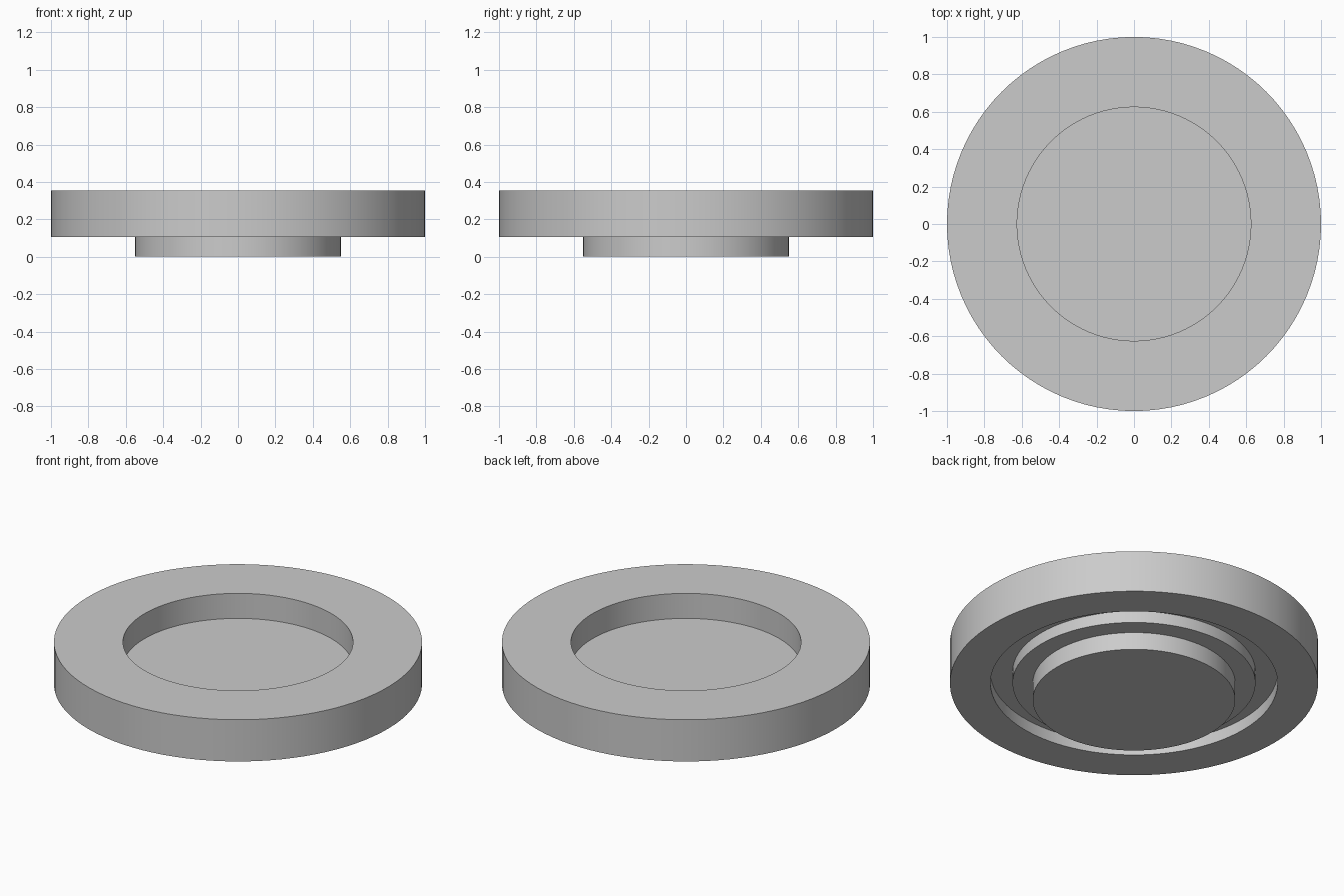
import bpy
import bmesh
from math import cos, sin, pi, radians

SEGMENTS = 96

if "Cube" in bpy.data.objects:
    bpy.data.objects.remove(bpy.data.objects["Cube"])

grey = bpy.data.materials.new("plain grey")
grey.use_nodes = True
colour = (0.6, 0.6, 0.6, 1)
grey.diffuse_color = colour
grey.node_tree.nodes["Principled BSDF"].inputs["Base Color"].default_value = colour


def lathe(name, profile):
    """Spin a (radius, height) profile around z and cap both ends flat."""
    bm = bmesh.new()
    angles = [2 * pi * i / SEGMENTS for i in range(SEGMENTS)]
    rings = [[bm.verts.new((r * cos(a), r * sin(a), z)) for a in angles]
             for r, z in profile]
    for low, high in zip(rings, rings[1:]):
        for i in range(SEGMENTS):
            j = (i + 1) % SEGMENTS
            bm.faces.new((low[i], low[j], high[j], high[i]))
    bm.faces.new(rings[0])
    bm.faces.new(rings[-1])
    bmesh.ops.recalc_face_normals(bm, faces=bm.faces)
    mesh = bpy.data.meshes.new(name)
    bm.to_mesh(mesh)
    bm.free()
    mesh.materials.append(grey)
    obj = bpy.data.objects.new(name, mesh)
    bpy.context.collection.objects.link(obj)
    bpy.ops.object.select_all(action="DESELECT")
    obj.select_set(True)
    bpy.context.view_layer.objects.active = obj
    bpy.ops.object.shade_smooth_by_angle(angle=radians(30))
    return obj


# Heights of the steps
rim_bottom, groove_top, recess_floor, rim_top = 0.105, 0.175, 0.205, 0.355

# Foot, underside groove, outer wall and top recess in one turned body
lathe("recessed_disc", [
    (0.55, 0), (0.55, rim_bottom),
    (0.66, rim_bottom), (0.66, groove_top),
    (0.78, groove_top), (0.78, rim_bottom),
    (1, rim_bottom), (1, rim_top),
    (0.625, rim_top), (0.625, recess_floor),
])
